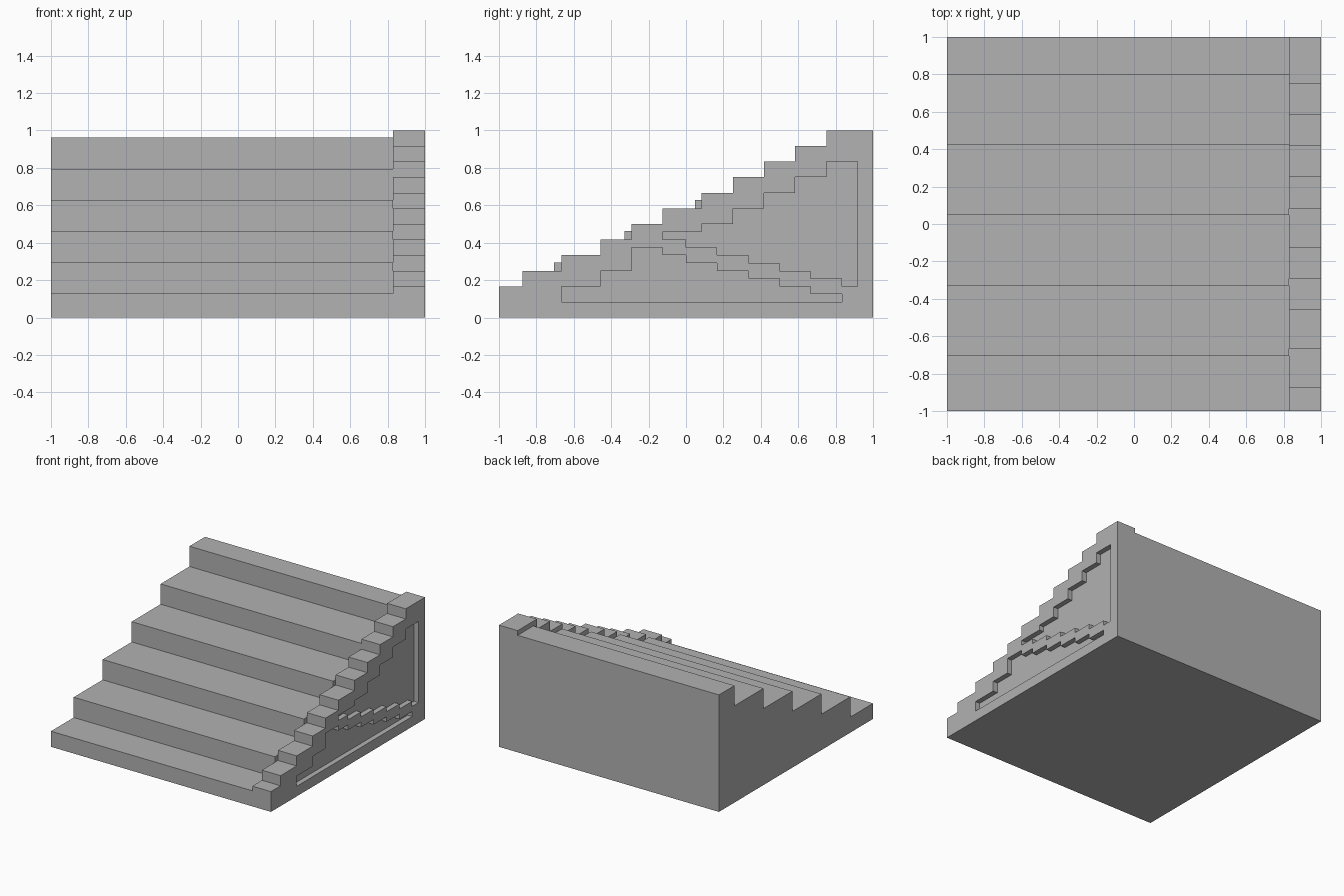
import bpy
import bmesh

U = 1 / 12          # building module
WALL_X = 0.83       # inner face of the side wall
DEPTH = U / 2       # depth of the side recesses

if "Cube" in bpy.data.objects:
    bpy.data.objects.remove(bpy.data.objects["Cube"], do_unlink=True)

stone = bpy.data.materials.new("grey stone")
stone.use_nodes = True
GREY = (0.445, 0.445, 0.445, 1)
stone.diffuse_color = GREY
stone.node_tree.nodes["Principled BSDF"].inputs["Base Color"].default_value = GREY


def stairs(ys, zs):
    """Stepped line: tread i runs from ys[i] to ys[i + 1] at height zs[i]."""
    line = []
    for y0, y1, z in zip(ys, ys[1:], zs):
        line += [(y0, z), (y1, z)]
    return line


def prism(name, profile, x0, x1):
    """Extrude a (y, z) profile along x."""
    bm = bmesh.new()
    face = bm.faces.new([bm.verts.new((x0, y, z)) for y, z in profile])
    side = bmesh.ops.extrude_face_region(bm, geom=[face])["geom"]
    moved = [v for v in side if isinstance(v, bmesh.types.BMVert)]
    bmesh.ops.translate(bm, verts=moved, vec=(x1 - x0, 0, 0))
    bmesh.ops.recalc_face_normals(bm, faces=bm.faces)
    mesh = bpy.data.meshes.new(name)
    bm.to_mesh(mesh)
    bm.free()
    mesh.materials.append(stone)
    obj = bpy.data.objects.new(name, mesh)
    bpy.context.collection.objects.link(obj)
    return obj


def combine(target, tool, operation):
    """Apply an exact boolean and remove the tool."""
    mod = target.modifiers.new(operation.lower(), "BOOLEAN")
    mod.operation, mod.solver, mod.object = operation, "EXACT", tool
    bpy.context.view_layer.objects.active = target
    bpy.ops.object.modifier_apply(modifier=mod.name)
    bpy.data.objects.remove(tool, do_unlink=True)


# Wide flight of six steps
step_y = [-1, -0.705, -0.33, 0.048, 0.423, 0.798, 1]
step_z = [0.128 + i * 2 * U for i in range(6)]
flight = prism("staircase", [(-1, 0)] + stairs(step_y, step_z) + [(1, 0)], -1, WALL_X)

# Side wall with eleven smaller steps
wall_y = [U * n for n in (-12, -10.5, -8, -5.5, -3.5, -1.5, 1, 3, 5, 7, 9, 12)]
wall_z = [U * (i + 2) for i in range(11)]
wall = prism("side_wall", [(-1, 0)] + stairs(wall_y, wall_z) + [(1, 0)], WALL_X, 1)

# Upper recess: stepped top, shallow steps descending to the back below
upper = stairs([U * n for n in (-1.5, 1, 3, 5, 7, 9, 11)],
               [U * n for n in (5.5, 6, 7, 8, 9, 10)])
upper += stairs([U * n for n in (11, 10, 8, 6, 4, 2, 0, -1.5)],
                [U * (2 + i / 2) for i in range(7)])

# Lower recess: rises from the front, then shallow steps down to the back
lower = stairs([U * n for n in (-8, -5.5, -3.5, -1.5, 0, 2, 4, 6, 8, 10)],
               [U * n for n in (2, 3, 4.5, 4, 3.5, 3, 2.5, 2, 1.5)])
lower += [(10 * U, U), (-8 * U, U)]

for name, profile in (("upper_recess", upper), ("lower_recess", lower)):
    cutter = prism(name, profile, 1 - DEPTH, 1.1)
    cutter.hide_render = True
    combine(wall, cutter, "DIFFERENCE")

# Join the wall to the flight as one solid
combine(flight, wall, "UNION")
bm = bmesh.new()
bm.from_mesh(flight.data)
bmesh.ops.remove_doubles(bm, verts=bm.verts, dist=0.0001)
bmesh.ops.dissolve_limit(bm, angle_limit=0.01, verts=bm.verts, edges=bm.edges)
bm.to_mesh(flight.data)
bm.free()
